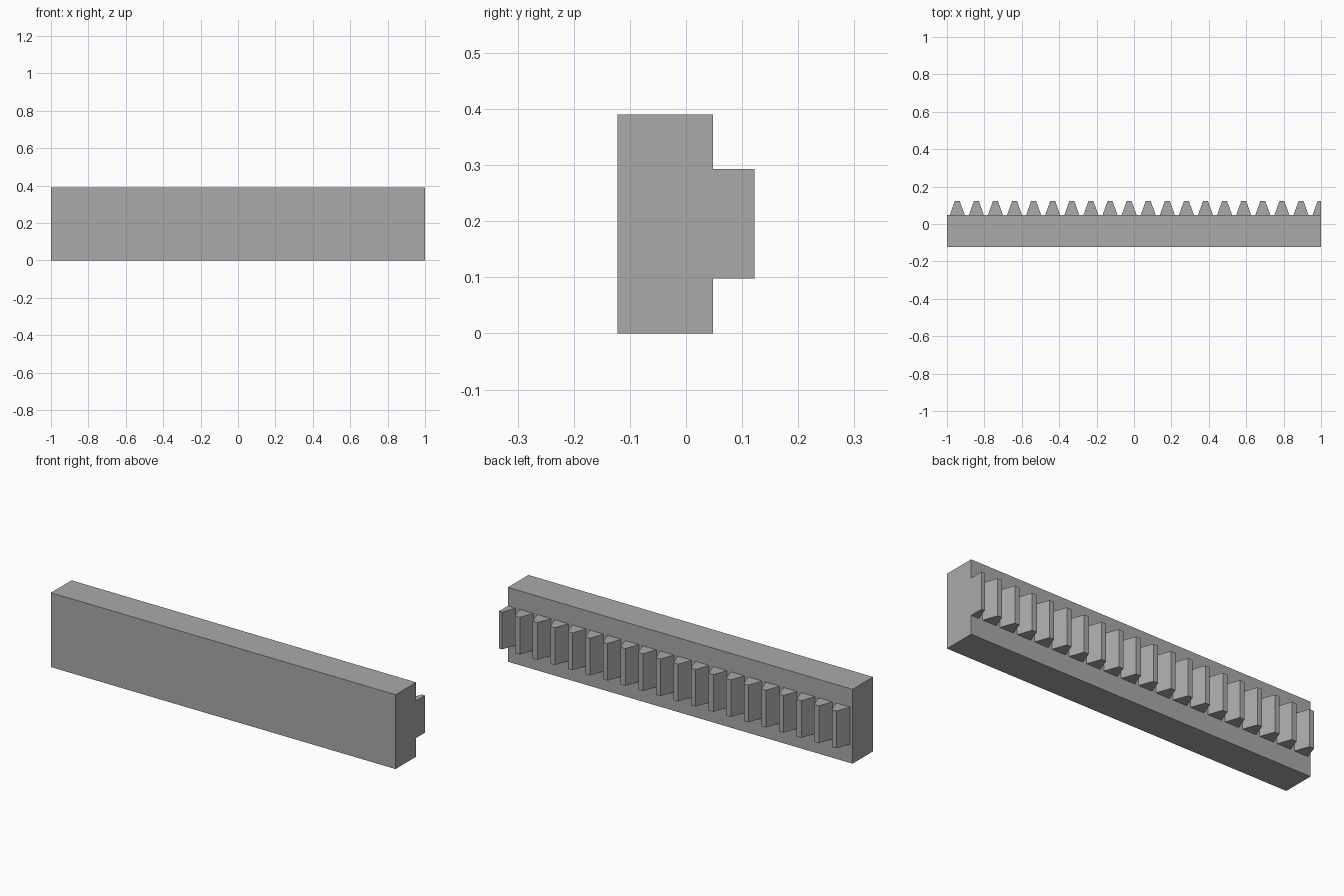
import bpy
import bmesh

old = bpy.data.objects.get("Cube")
if old:
    bpy.data.objects.remove(old, do_unlink=True)

BACK = 0.048                  # plane the teeth stand on
TIP = 0.122
MODULE = 0.0325
PITCH = 3.14159 * MODULE
FIRST = -0.945                # centre of the first tooth
COUNT = 20
ROOT_HALF, TIP_HALF = 0.040, 0.0135

steel = bpy.data.materials.new("steel grey")
steel.use_nodes = True
grey = (0.4, 0.4, 0.4, 1)
steel.diffuse_color = grey
steel.node_tree.nodes["Principled BSDF"].inputs["Base Color"].default_value = grey


def extrude_profile(name, profile, z0, z1):
    """Make a flat-shaded prism from an outline in the xy plane."""
    bm = bmesh.new()
    face = bm.faces.new([bm.verts.new((x, y, z0)) for x, y in profile])
    top = bmesh.ops.extrude_face_region(bm, geom=[face])["geom"]
    verts = [v for v in top if isinstance(v, bmesh.types.BMVert)]
    bmesh.ops.translate(bm, verts=verts, vec=(0, 0, z1 - z0))
    bmesh.ops.recalc_face_normals(bm, faces=bm.faces)
    mesh = bpy.data.meshes.new(name)
    bm.to_mesh(mesh)
    bm.free()
    mesh.materials.append(steel)
    obj = bpy.data.objects.new(name, mesh)
    bpy.context.collection.objects.link(obj)
    return obj


# Solid backing bar
extrude_profile("rack_bar", [(-1, -TIP), (1, -TIP), (1, BACK), (-1, BACK)], 0, 0.39)

# Tapered teeth; the last one is cut off flush with the bar end
for i in range(COUNT):
    c = FIRST + i * PITCH
    outline = [(c - ROOT_HALF, BACK), (c - TIP_HALF, TIP)]
    if c + ROOT_HALF > 1:
        outline += [(min(c + TIP_HALF, 1), TIP), (1, BACK)]
    else:
        outline += [(c + TIP_HALF, TIP), (c + ROOT_HALF, BACK)]
    extrude_profile(f"tooth_{i + 1}", outline, 0.098, 0.293)
